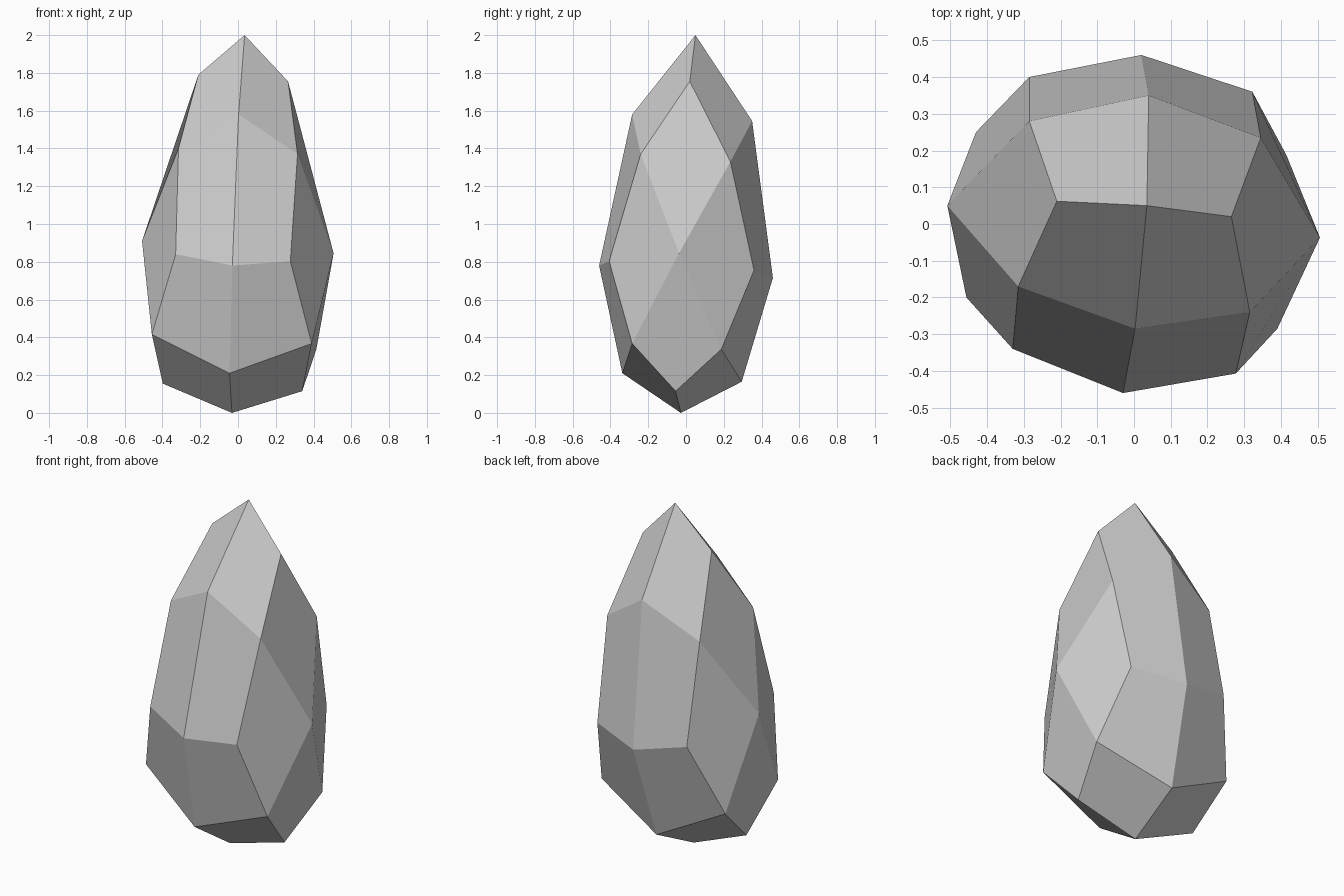
import bpy
import bmesh
from itertools import product

# Three levels of the stone, each a 3x3 grid: rows front to back, columns left to right
UPPER = [(-0.315, -0.17, 1.40), (0.003, -0.285, 1.58), (0.315, -0.24, 1.37),
         (-0.21, 0.062, 1.79), (0.035, 0.05, 2.0), (0.265, 0.02, 1.755),
         (-0.285, 0.28, 1.36), (0.04, 0.35, 1.545), (0.345, 0.235, 1.33)]
MIDDLE = [(-0.33, -0.34, 0.84), (-0.03, -0.46, 0.78), (0.277, -0.407, 0.803),
          (-0.508, 0.05, 0.91), None, (0.506, -0.037, 0.845),
          (-0.285, 0.40, 0.79), (0.02, 0.46, 0.715), (0.322, 0.36, 0.755)]
LOWER = [(-0.456, -0.20, 0.415), (-0.045, -0.337, 0.21), (0.39, -0.285, 0.367),
         (-0.398, 0.01, 0.155), (-0.032, -0.027, 0.0), (0.34, -0.055, 0.115),
         (-0.43, 0.25, 0.38), (-0.015, 0.295, 0.165), (0.415, 0.187, 0.337)]

bm = bmesh.new()
v = {}
for z, level in ((1, UPPER), (0, MIDDLE), (-1, LOWER)):
    for i, co in enumerate(level):
        if co:
            v[i % 3 - 1, i // 3 - 1, z] = bm.verts.new(co)


def facet(*keys):
    bm.faces.new([v[k] for k in keys])


S = (-1, 1)
# Cap and base facets, then the front and back facets, one pair per corner
for x, y, z in product(S, S, S):
    facet((0, 0, z), (x, 0, z), (x, y, z), (0, y, z))
    facet((0, y, 0), (0, y, z), (x, y, z), (x, y, 0))
# Side facets fanning from the left and right points
for x, s in product(S, S):
    facet((x, 0, 0), (x, -1, s), (x, 0, s), (x, 1, s))
    facet((x, 0, 0), (x, s, 1), (x, s, 0), (x, s, -1))

bmesh.ops.recalc_face_normals(bm, faces=bm.faces)
mesh = bpy.data.meshes.new("faceted_stone")
bm.to_mesh(mesh)
bm.free()
stone = bpy.data.objects.new("faceted_stone", mesh)
bpy.context.collection.objects.link(stone)
